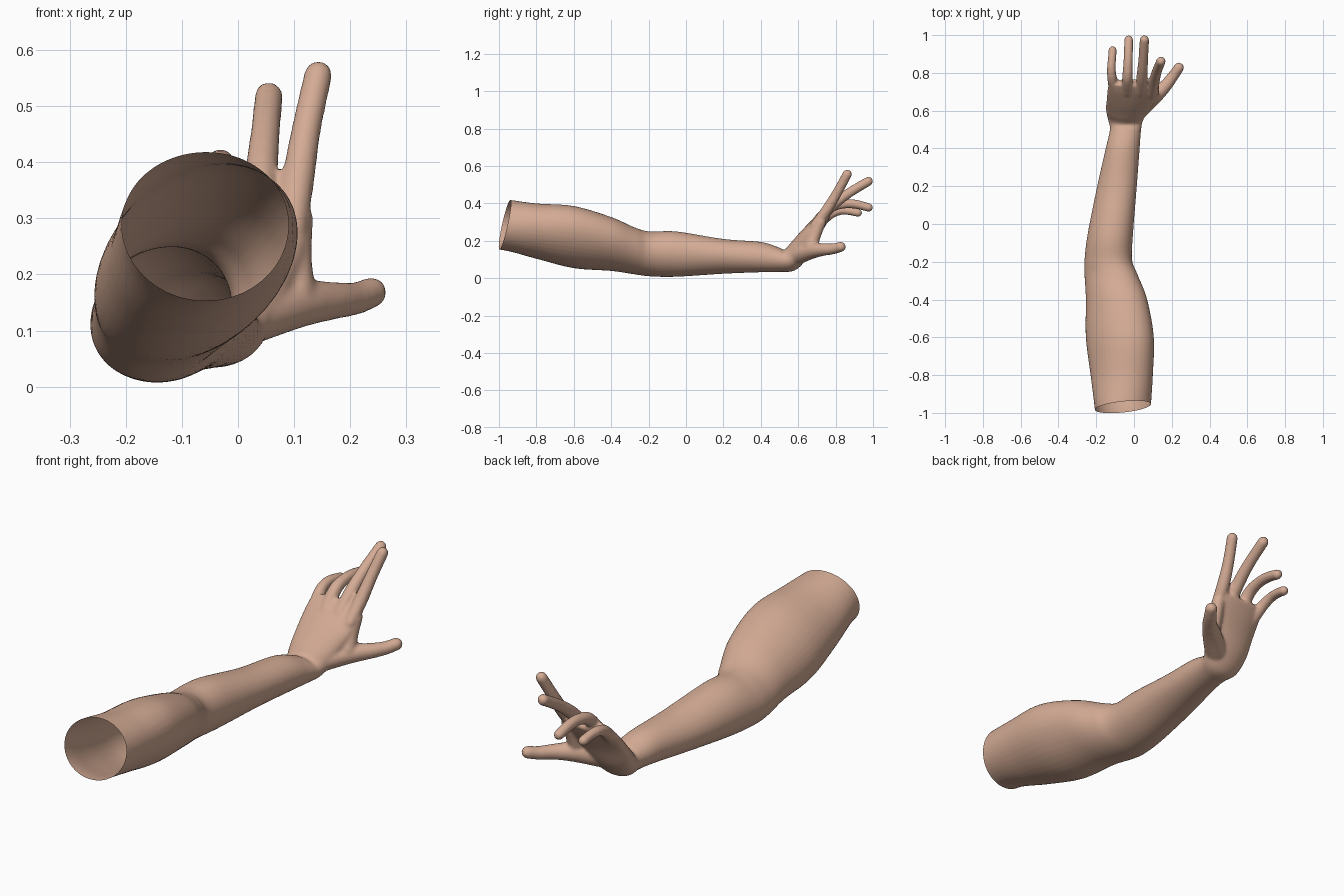
import bpy, bmesh, math
from mathutils import Vector

if "Cube" in bpy.data.objects:
    bpy.data.objects.remove(bpy.data.objects["Cube"])

SIDES = 40


def spline(rows, steps=8):
    """Catmull-Rom interpolation through rows of numbers."""
    rows = [tuple(r) for r in rows]
    ext = [rows[0]] + rows + [rows[-1]]
    out = []
    for i in range(1, len(ext) - 2):
        for s in range(steps):
            t = s / steps
            out.append([0.5 * (2 * b + (c - a) * t + (2 * a - 5 * b + 4 * c - d) * t * t
                               + (3 * b - a - 3 * c + d) * t ** 3)
                        for a, b, c, d in zip(*ext[i - 1:i + 3])])
    out.append(list(rows[-1]))
    return out


def loft(bm, rings):
    """Closed skin over a list of rings of points."""
    loops = [[bm.verts.new(p) for p in ring] for ring in rings]
    for a, b in zip(loops, loops[1:]):
        for i in range(SIDES):
            j = (i + 1) % SIDES
            bm.faces.new((a[i], a[j], b[j], b[i]))
    bm.faces.new(loops[0][::-1])
    bm.faces.new(loops[-1])


def limb(bm, rows):
    """rows: y, x min, x max, z centre, half thickness, skew, tilt in degrees."""
    rings = []
    for y, x0, x1, zc, b, skew, tilt in spline(rows):
        th = math.radians(tilt)
        ring = []
        for i in range(SIDES):
            t = 2 * math.pi * i / SIDES
            h = b * math.sin(t + skew)
            ring.append(((x0 + x1) / 2 + (x1 - x0) / 2 * math.cos(t),
                         y - h * math.sin(th), zc + h * math.cos(th)))
        rings.append(ring)
    loft(bm, rings)


def finger(bm, rows):
    """Round tube with domed ends through rows of x, y, z, radius."""
    pts = [(Vector(r[:3]), r[3]) for r in spline(rows)]
    n = len(pts)
    rings = []

    def ring(c, d, r):
        u = d.cross(Vector((1, 0, 0)) if abs(d.x) < 0.9 else Vector((0, 0, 1))).normalized()
        v = d.cross(u)
        rings.append([c + (u * math.cos(2 * math.pi * i / SIDES)
                           + v * math.sin(2 * math.pi * i / SIDES)) * r for i in range(SIDES)])

    d0 = (pts[1][0] - pts[0][0]).normalized()
    d1 = (pts[-1][0] - pts[-2][0]).normalized()
    for a in (85, 60, 30):
        a = math.radians(a)
        ring(pts[0][0] - d0 * pts[0][1] * math.sin(a), d0, pts[0][1] * math.cos(a))
    for i, (c, r) in enumerate(pts):
        ring(c, (pts[min(i + 1, n - 1)][0] - pts[max(i - 1, 0)][0]).normalized(), r)
    for a in (20, 40, 60, 75, 86):
        a = math.radians(a)
        ring(pts[-1][0] + d1 * pts[-1][1] * math.sin(a), d1, pts[-1][1] * math.cos(a))
    loft(bm, rings)


bm = bmesh.new()
# upper arm, elbow and forearm running into the wrist and palm
limb(bm, [
    (-1.08, -0.20, 0.085, 0.295, 0.135, 0.0, 0),
    (-0.96, -0.21, 0.09, 0.284, 0.137, 0.02, 0),
    (-0.80, -0.23, 0.10, 0.252, 0.148, 0.2, 0),
    (-0.60, -0.255, 0.105, 0.220, 0.166, 0.3, 0),
    (-0.40, -0.255, 0.07, 0.183, 0.144, 0.3, 0),
    (-0.27, -0.262, 0.02, 0.145, 0.125, 0.25, 0),
    (-0.19, -0.262, -0.01, 0.130, 0.120, 0.15, 0),
    (-0.05, -0.245, -0.005, 0.129, 0.121, 0.1, 0),
    (0.20, -0.195, 0.015, 0.117, 0.093, 0.1, 0),
    (0.40, -0.15, 0.03, 0.113, 0.081, 0.0, 0),
    (0.50, -0.128, 0.038, 0.100, 0.066, 0.0, 5),
    (0.555, -0.138, 0.05, 0.098, 0.062, 0.0, 28),
    (0.605, -0.148, 0.08, 0.150, 0.060, 0.0, 46),
    (0.66, -0.145, 0.115, 0.230, 0.048, 0.0, 52),
    (0.715, -0.14, 0.13, 0.300, 0.037, 0.0, 50),
    (0.75, -0.13, 0.12, 0.340, 0.026, 0.0, 50)])
# four fingers: index, middle, ring, little
finger(bm, [(0.095, 0.69, 0.28, .028), (0.107, 0.755, 0.368, .029), (0.122, 0.81, 0.46, .026), (0.143, 0.862, 0.556, .025)])
finger(bm, [(0.035, 0.70, 0.30, .030), (0.042, 0.78, 0.385, .029), (0.049, 0.87, 0.455, .026), (0.055, 0.975, 0.518, .025)])
finger(bm, [(-0.035, 0.70, 0.30, .030), (-0.035, 0.77, 0.375, .028), (-0.032, 0.84, 0.397, .025),
            (-0.03, 0.91, 0.395, .024), (-0.028, 0.977, 0.378, .023)])
finger(bm, [(-0.100, 0.69, 0.27, .029), (-0.115, 0.765, 0.337, .026), (-0.12, 0.82, 0.36, .023),
            (-0.117, 0.87, 0.36, .022), (-0.113, 0.92, 0.35, .022)])
# thumb and the web joining it to the index finger
finger(bm, [(0.02, 0.60, 0.125, .050), (0.10, 0.67, 0.147, .044), (0.165, 0.73, 0.153, .034),
            (0.208, 0.785, 0.157, .029), (0.238, 0.828, 0.168, .027)])
finger(bm, [(0.10, 0.665, 0.165, .038), (0.10, 0.69, 0.23, .032), (0.105, 0.72, 0.30, .029)])
bmesh.ops.recalc_face_normals(bm, faces=bm.faces)

# fuse everything into one smooth skin
blank = bpy.data.meshes.new("arm_blank")
bm.to_mesh(blank)
bm.free()
arm = bpy.data.objects.new("arm", blank)
bpy.context.collection.objects.link(arm)
fuse = arm.modifiers.new("fuse", 'REMESH')
fuse.mode = 'VOXEL'
fuse.voxel_size = 0.007
soft = arm.modifiers.new("soften", 'SMOOTH')
soft.factor = 0.5
soft.iterations = 6
skin = bpy.data.meshes.new_from_object(arm.evaluated_get(bpy.context.evaluated_depsgraph_get()))
arm.modifiers.clear()

# slanted open cut at the shoulder end
bm = bmesh.new()
bm.from_mesh(skin)
bmesh.ops.bisect_plane(bm, geom=bm.verts[:] + bm.edges[:] + bm.faces[:],
                       plane_co=(-0.06, -0.97, 0.28), plane_no=(-0.1, 1, -0.22), clear_inner=True)
for f in bm.faces:
    f.smooth = True
bm.to_mesh(skin)
bm.free()
arm.data = skin
bpy.data.meshes.remove(blank)

mat = bpy.data.materials.new("skin")
mat.diffuse_color = (0.66, 0.41, 0.30, 1)
mat.use_nodes = True
mat.node_tree.nodes["Principled BSDF"].inputs["Base Color"].default_value = mat.diffuse_color
skin.materials.clear()
skin.materials.append(mat)
